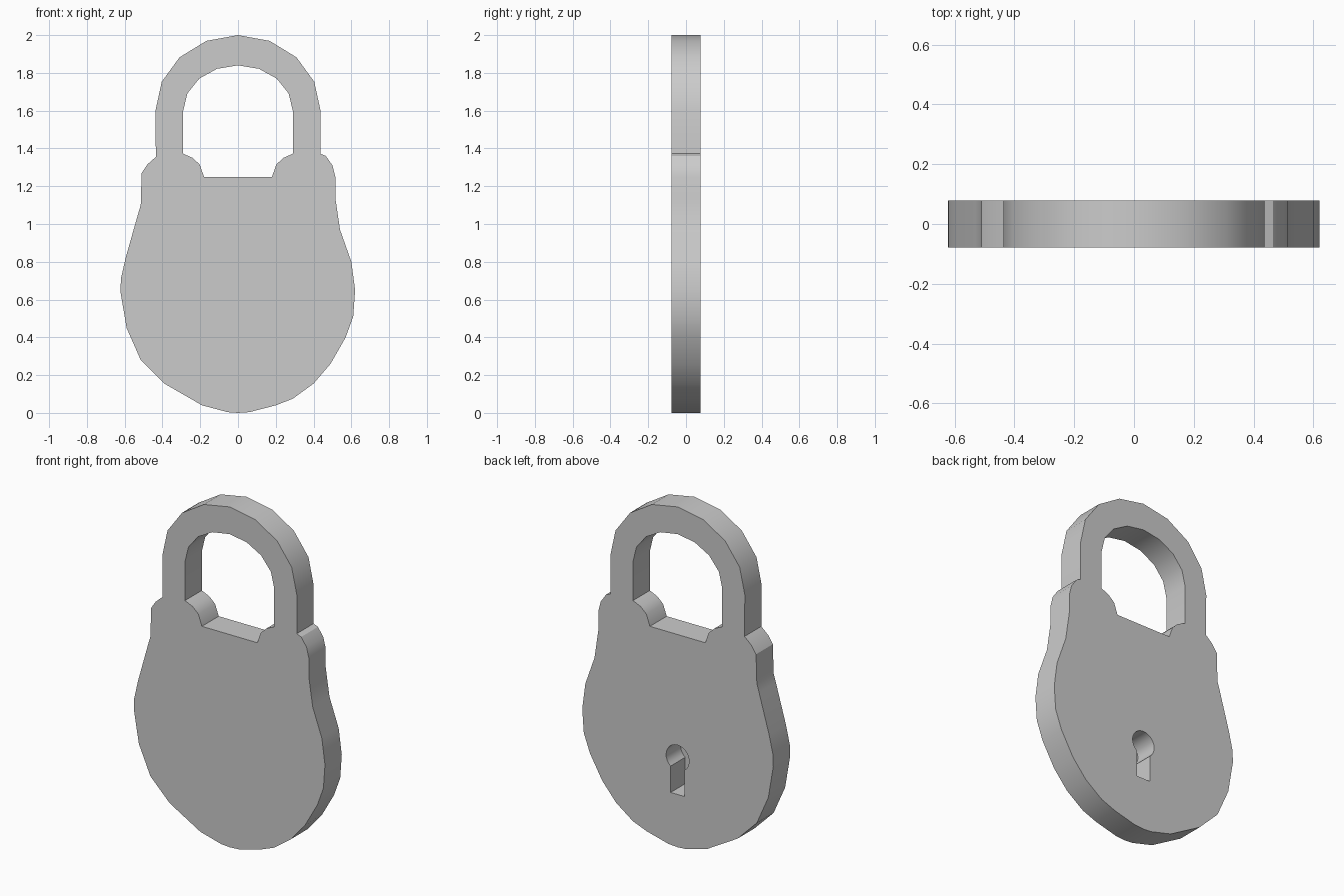
import bpy, bmesh
from math import sin, cos, pi, radians

if "Cube" in bpy.data.objects:
    bpy.data.objects.remove(bpy.data.objects["Cube"])

THICK = 0.156


def arc(a, b, cz, start, end, n):
    """Points on an elliptical arc in the XZ plane."""
    angles = [radians(start + (end - start) * i / n) for i in range(n + 1)]
    return [(a * cos(t), cz + b * sin(t)) for t in angles]


def plate(name, loops, y0, depth):
    """Fill closed XZ loops (first outer, rest holes) and extrude along +Y."""
    bm = bmesh.new()
    edges = []
    for pts in loops:
        vs = [bm.verts.new((x, y0, z)) for x, z in pts]
        edges += [bm.edges.new((vs[i - 1], vs[i])) for i in range(len(vs))]
    bmesh.ops.triangle_fill(bm, edges=edges, use_beauty=True, use_dissolve=False)
    ext = bmesh.ops.extrude_face_region(bm, geom=bm.faces[:])
    moved = [g for g in ext["geom"] if isinstance(g, bmesh.types.BMVert)]
    bmesh.ops.translate(bm, verts=moved, vec=(0, depth, 0))
    bmesh.ops.recalc_face_normals(bm, faces=bm.faces[:])
    mesh = bpy.data.meshes.new(name)
    bm.to_mesh(mesh)
    bm.free()
    obj = bpy.data.objects.new(name, mesh)
    bpy.context.collection.objects.link(obj)
    return obj


# Body outline: left side going down, then right side going up
left_side = [(-0.435, 1.355), (-0.48, 1.315), (-0.51, 1.27), (-0.515, 1.10),
             (-0.53, 1.05), (-0.595, 0.82), (-0.62, 0.71), (-0.622, 0.64),
             (-0.59, 0.45), (-0.515, 0.28), (-0.39, 0.155), (-0.19, 0.04),
             (-0.055, 0.004)]
right_side = [(0.0, 0.0), (0.06, 0.004), (0.20, 0.04), (0.29, 0.075),
              (0.40, 0.155), (0.49, 0.26), (0.57, 0.40), (0.61, 0.51),
              (0.62, 0.65), (0.60, 0.80), (0.54, 0.97), (0.515, 1.14),
              (0.515, 1.25), (0.50, 1.31), (0.465, 1.36), (0.437, 1.372)]

# Shackle arch joins both sides of the body
outer = arc(0.437, 0.40, 1.60, 0, 180, 8) + left_side + right_side

# Shackle opening with the notched shoulders of the body
notch = [(0.29, 1.372), (0.24, 1.35), (0.203, 1.315), (0.18, 1.25)]
opening = (arc(0.29, 0.24, 1.60, 0, 180, 8)
           + [(-x, z) for x, z in notch] + notch[::-1])

padlock = plate("padlock", [outer, opening], -THICK / 2, THICK)

# Keyhole pocket cut into the back face
keyhole = arc(0.075, 0.075, 0.525, -53, 233, 20) + [(-0.045, 0.31), (0.045, 0.31)]
cutter = plate("keyhole_cutter", [keyhole], THICK / 2 - 0.135, 0.3)
cutter.hide_render = True
cut = padlock.modifiers.new("keyhole", 'BOOLEAN')
cut.operation = 'DIFFERENCE'
cut.solver = 'EXACT'
cut.object = cutter

bpy.ops.object.select_all(action='DESELECT')
padlock.select_set(True)
bpy.context.view_layer.objects.active = padlock
bpy.ops.object.modifier_apply(modifier=cut.name)
bpy.data.objects.remove(cutter)
bpy.ops.object.shade_smooth_by_angle(angle=radians(30))
